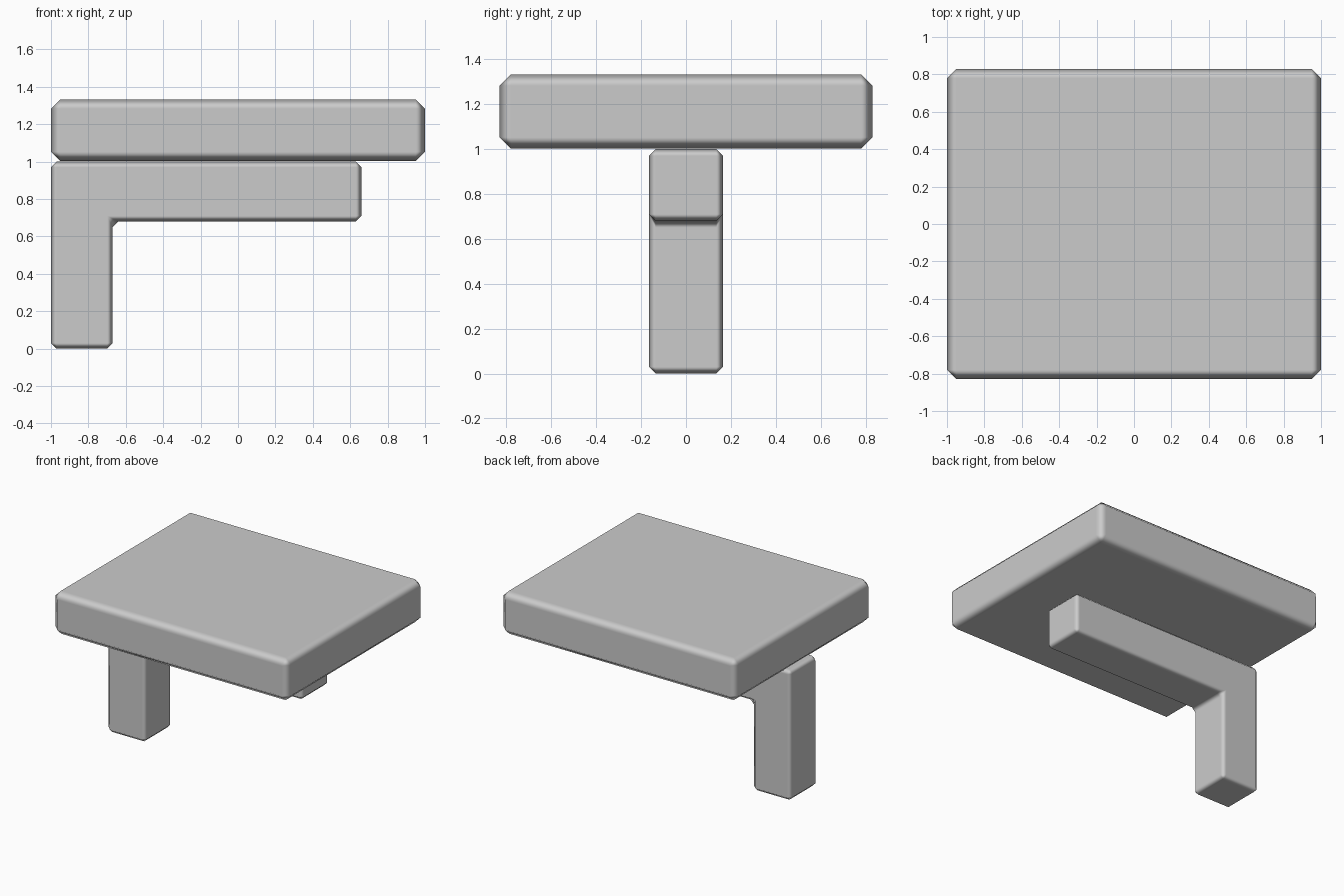
import bpy
import bmesh

if "Cube" in bpy.data.objects:
    bpy.data.objects.remove(bpy.data.objects["Cube"])


def extruded_part(name, profile, half_depth, bevel):
    """Extrude an x-z profile symmetrically along y and chamfer every edge."""
    bm = bmesh.new()
    face = bm.faces.new([bm.verts.new((x, -half_depth, z)) for x, z in profile])
    result = bmesh.ops.extrude_face_region(bm, geom=[face])
    moved = [v for v in result["geom"] if isinstance(v, bmesh.types.BMVert)]
    bmesh.ops.translate(bm, verts=moved, vec=(0, 2 * half_depth, 0))
    bmesh.ops.recalc_face_normals(bm, faces=bm.faces)
    mesh = bpy.data.meshes.new(name)
    bm.to_mesh(mesh)
    bm.free()
    mesh.shade_smooth()

    obj = bpy.data.objects.new(name, mesh)
    bpy.context.collection.objects.link(obj)
    mod = obj.modifiers.new("Chamfer", "BEVEL")
    mod.width = bevel
    mod.segments = 1
    mod.limit_method = "ANGLE"
    mod.harden_normals = True
    return obj


# Thick rectangular top
extruded_part("top_slab", [(-1, 1.003), (1, 1.003), (1, 1.333), (-1, 1.333)], 0.83, 0.05)

# L-shaped support: upright leg and the arm under the slab
extruded_part(
    "support_bracket",
    [(-1, 0), (-0.67, 0), (-0.67, 0.68), (0.66, 0.68), (0.66, 1), (-1, 1)],
    0.165, 0.03)
